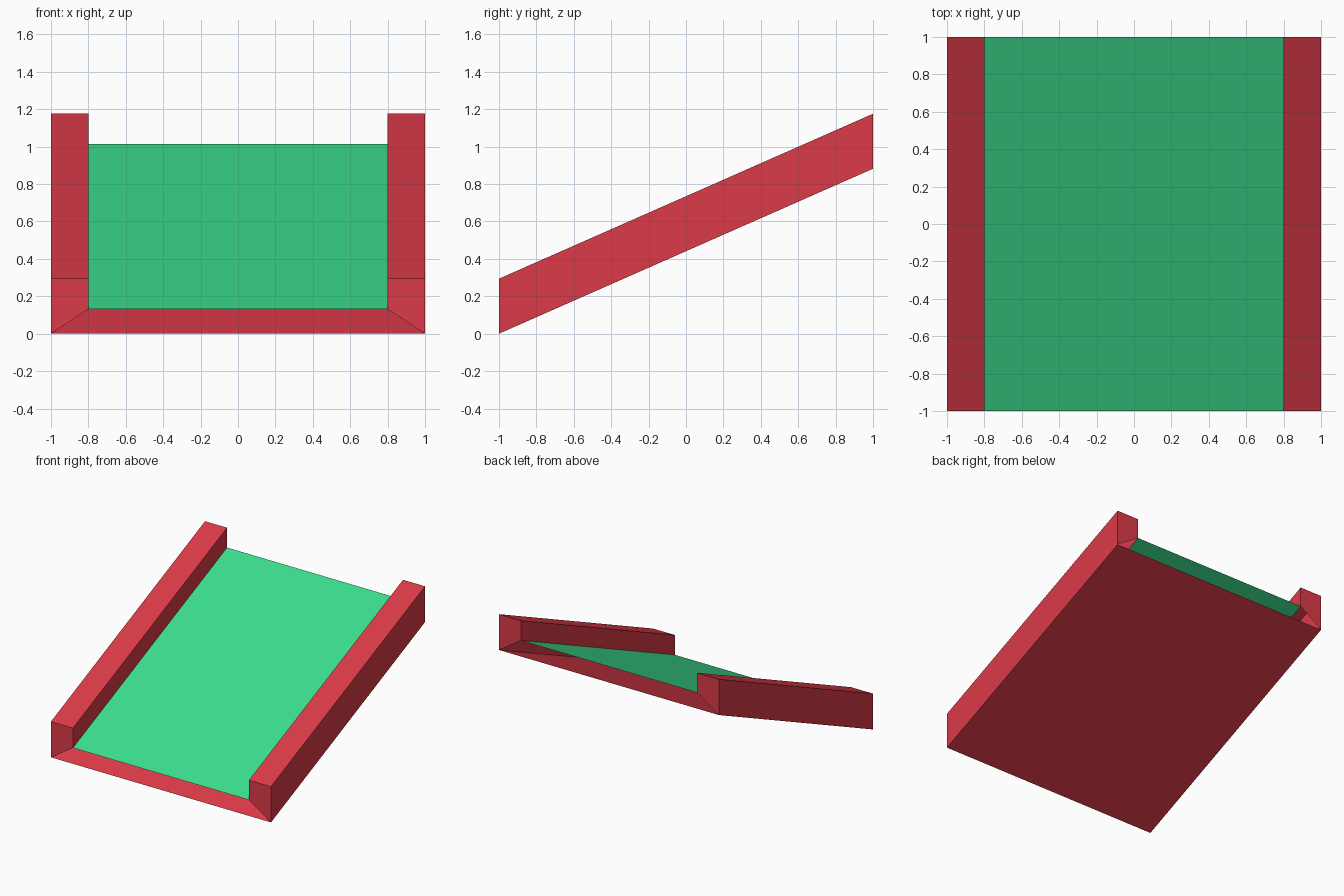
import bpy
import bmesh
from mathutils import Vector

cube = bpy.data.objects.get("Cube")
if cube:
    bpy.data.objects.remove(cube, do_unlink=True)

SLOPE = Vector((0, 2, 0.882))   # front edge to back edge
TOP, FLOOR = 0.294, 0.131       # heights at the front edge
OUTER, INNER = 1.0, 0.8         # half widths


def material(name, color):
    mat = bpy.data.materials.new(name)
    mat.use_nodes = True
    mat.diffuse_color = color
    mat.node_tree.nodes["Principled BSDF"].inputs["Base Color"].default_value = color
    return mat


red = material("red", (0.708, 0.043, 0.065, 1))
green = material("green", (0.045, 0.72, 0.27, 1))


def sloped_sheet(name, profile, mat, up, capped=False):
    """Sweep an open x-z profile up the slope; optionally close its two ends."""
    bm = bmesh.new()
    front = [bm.verts.new((x, -1, z)) for x, z in profile]
    back = [bm.verts.new(v.co + SLOPE) for v in front]
    for i in range(len(profile) - 1):
        bm.faces.new((front[i], front[i + 1], back[i + 1], back[i]))
    if capped:
        bm.faces.new(front)
        bm.faces.new(back[::-1])
        bmesh.ops.recalc_face_normals(bm, faces=bm.faces)
    bm.normal_update()
    # Turn the sheet so that its widest upward or downward face looks the right way
    widest = max(bm.faces, key=lambda f: abs(f.normal.z))
    if (widest.normal.z > 0) != up:
        bmesh.ops.reverse_faces(bm, faces=bm.faces)
    mesh = bpy.data.meshes.new(name)
    bm.to_mesh(mesh)
    bm.free()
    mesh.materials.append(mat)
    obj = bpy.data.objects.new(name, mesh)
    bpy.context.collection.objects.link(obj)
    return obj


# Side rails: outer wall, top, inner wall and end caps, open underneath
for side, name in ((1, "left_rail"), (-1, "right_rail")):
    rail = [(side * OUTER, 0), (side * OUTER, TOP),
            (side * INNER, TOP), (side * INNER, FLOOR)]
    sloped_sheet(name, rail, red, up=True, capped=True)

# Ramp surface between the rails
sloped_sheet("ramp_surface", [(-INNER, FLOOR), (INNER, FLOOR)], green, up=True)

# Underside; the gap between it and the surface is open at both ends
sloped_sheet("underside", [(-OUTER, 0), (OUTER, 0)], red, up=False)
